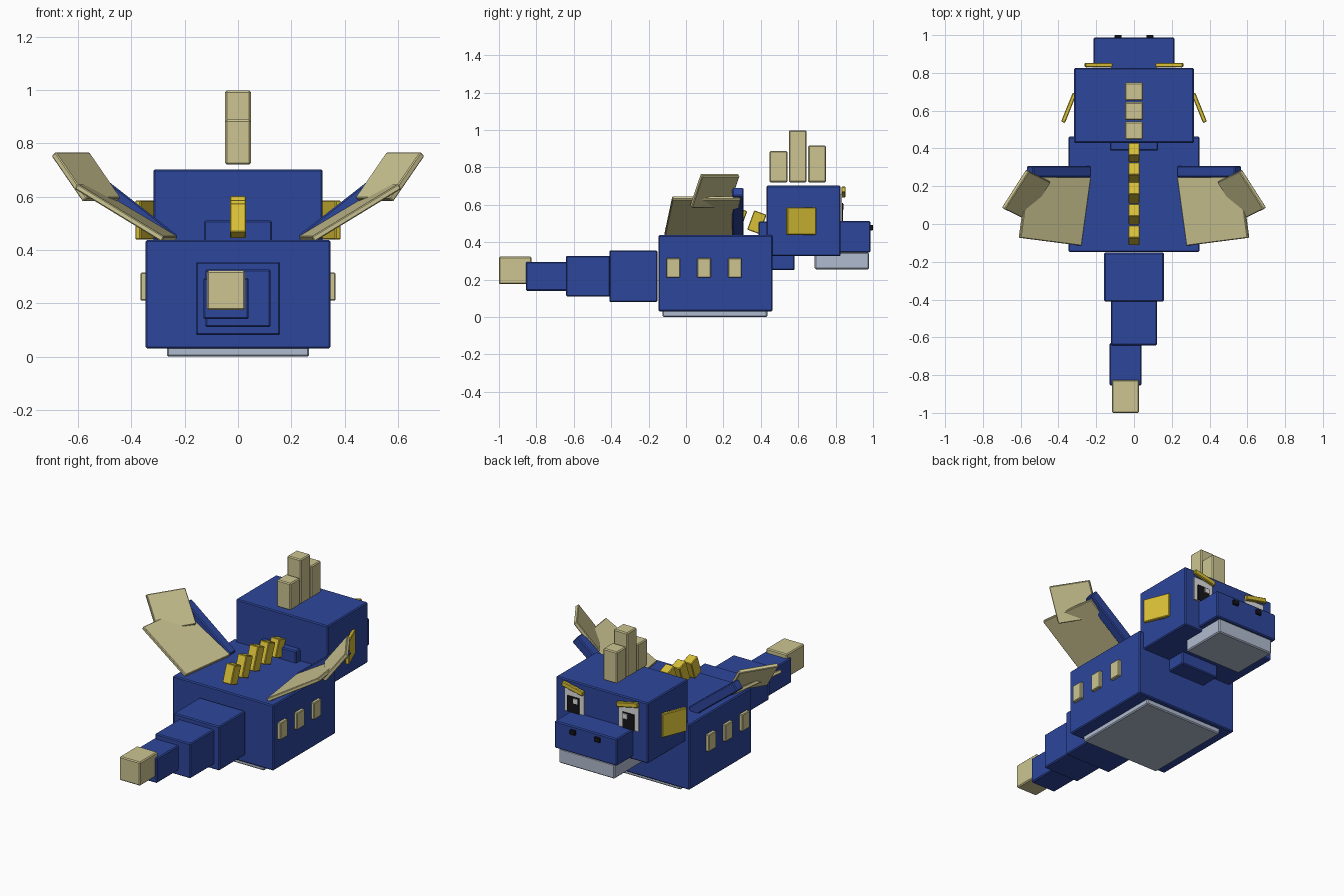
import bpy, bmesh, math
from mathutils import Vector, Matrix

cube = bpy.data.objects.get("Cube")
if cube:
    bpy.data.objects.remove(cube, do_unlink=True)


def material(name, rgb):
    linear = [(c / 255 / 12.92) if c < 11 else ((c / 255 + 0.055) / 1.055) ** 2.4 for c in rgb]
    m = bpy.data.materials.new(name)
    m.use_nodes = True
    m.diffuse_color = (*linear, 1)
    m.node_tree.nodes["Principled BSDF"].inputs["Base Color"].default_value = (*linear, 1)
    return m


BLUE = material("royal blue", (45, 70, 156))
CREAM = material("cream", (205, 197, 146))
YELLOW = material("golden yellow", (217, 192, 55))
GREY = material("pale blue grey", (176, 187, 207))
WHITE = material("eye white", (222, 222, 224))
BLACK = material("black", (22, 22, 26))


def block(name, mat, matrix, bevel=0.006):
    """Unit cube placed by a matrix, with a small chamfer on its edges."""
    mesh = bpy.data.meshes.new(name)
    bm = bmesh.new()
    bmesh.ops.create_cube(bm, size=1, matrix=matrix)
    if bevel:
        bmesh.ops.bevel(bm, geom=bm.edges[:], offset=bevel, segments=1, affect='EDGES')
    bmesh.ops.recalc_face_normals(bm, faces=bm.faces[:])
    bm.to_mesh(mesh)
    bm.free()
    mesh.materials.append(mat)
    obj = bpy.data.objects.new(name, mesh)
    bpy.context.scene.collection.objects.link(obj)
    return obj


def box(name, mat, x, y, z, bevel=0.006):
    """Axis-aligned block from its (low, high) ranges."""
    spans = (x, y, z)
    centre = Vector([(a + b) / 2 for a, b in spans])
    size = Vector([abs(b - a) for a, b in spans])
    return block(name, mat, Matrix.LocRotScale(centre, None, size), bevel)


def turned(name, mat, centre, size, axis, degrees, bevel=0.006):
    """Block turned about one axis."""
    rot = Matrix.Rotation(math.radians(degrees), 3, axis)
    return block(name, mat, Matrix.LocRotScale(Vector(centre), rot, Vector(size)), bevel)


def plate(name, mat, corner, along, across, thick, side):
    """Flat slab spanned by two edge vectors, mirrored when side is -1."""
    flip = Vector((side, 1, 1))
    c, u, v = (Vector(p) * flip for p in (corner, along, across))
    n = u.cross(v).normalized() * thick
    m = Matrix((u, v, n)).transposed().to_4x4()
    m.translation = c + (u + v) / 2
    return block(name, mat, m, 0.004)


# Body, belly and neck
box("body", BLUE, (-.347, .347), (-.148, .462), (.03, .437))
box("belly", GREY, (-.267, .267), (-.125, .435), (0, .04))
box("neck", BLUE, (-.128, .128), (.388, .58), (.25, .51))

# Head, snout and jaw
box("head", BLUE, (-.317, .317), (.43, .826), (.325, .702))
box("snout", BLUE, (-.215, .215), (.81, .987), (.345, .513))
box("jaw", GREY, (-.192, .192), (.688, .978), (.255, .345))

# Head crest
for i, (y, top) in enumerate(((.447, .888), (.55, .997), (.653, .917))):
    box(f"crest_{i + 1}", CREAM, (-.048, .048), (y, y + .095), (.72, top))

# Tail, bending slightly to one side
box("tail_base", BLUE, (-.158, .158), (-.41, -.152), (.08, .355))
box("tail_middle", BLUE, (-.122, .122), (-.642, -.405), (.11, .327))
box("tail_end", BLUE, (-.13, .04), (-.855, -.63), (.14, .295))
box("tail_tip", CREAM, (-.117, .026), (-1, -.825), (.175, .322))

# Leaning spines along the back
LEAN = 20
up = Vector((0, math.sin(math.radians(LEAN)), math.cos(math.radians(LEAN))))
for i, length in enumerate((.115, .13, .145, .13, .11)):
    foot = Vector((0, -.08 + .11 * i, .455))
    turned(f"back_spine_{i + 1}", YELLOW, foot + up * length / 2,
           (.06, .07, length), 'X', -LEAN, .004)

for side, label in ((1, "left"), (-1, "right")):
    def mirror(a, b):
        return tuple(sorted((side * a, side * b)))

    # Eye
    box(f"{label}_eye", WHITE, mirror(.12, .255), (.824, .833), (.51, .655), 0)
    box(f"{label}_pupil", BLACK, mirror(.15, .23), (.831, .84), (.513, .61), 0)
    box(f"{label}_eye_glint", WHITE, mirror(.155, .185), (.838, .846), (.575, .605), 0)
    turned(f"{label}_brow", YELLOW, (side * .188, .842, .667), (.148, .022, .03),
           'Y', -side * 12, .004)
    box(f"{label}_nostril", BLACK, mirror(.065, .103), (.98, 1), (.463, .492), .003)

    # Ear fin
    turned(f"{label}_ear_fin", YELLOW, (side * .345, .615, .512), (.022, .165, .147),
           'Z', side * 22, .004)

    # Flank spots
    for i in range(3):
        y = -.105 + .165 * i
        box(f"{label}_flank_spot_{i + 1}", CREAM, mirror(.335, .366), (y, y + .073),
            (.21, .315), .004)

    # Wing
    turned(f"{label}_wing_arm", BLUE, (side * .398, .277, .55), (.39, .06, .06),
           'Y', -side * 38)
    plate(f"{label}_wing_inner", CREAM, (.282, -.115, .44), (.325, .042, .198),
          (-.05, .365, 0), .022, side)
    plate(f"{label}_wing_outer", CREAM, (.575, .025, .588), (.118, .058, .172),
          (-.128, .2, 0), .024, side)
